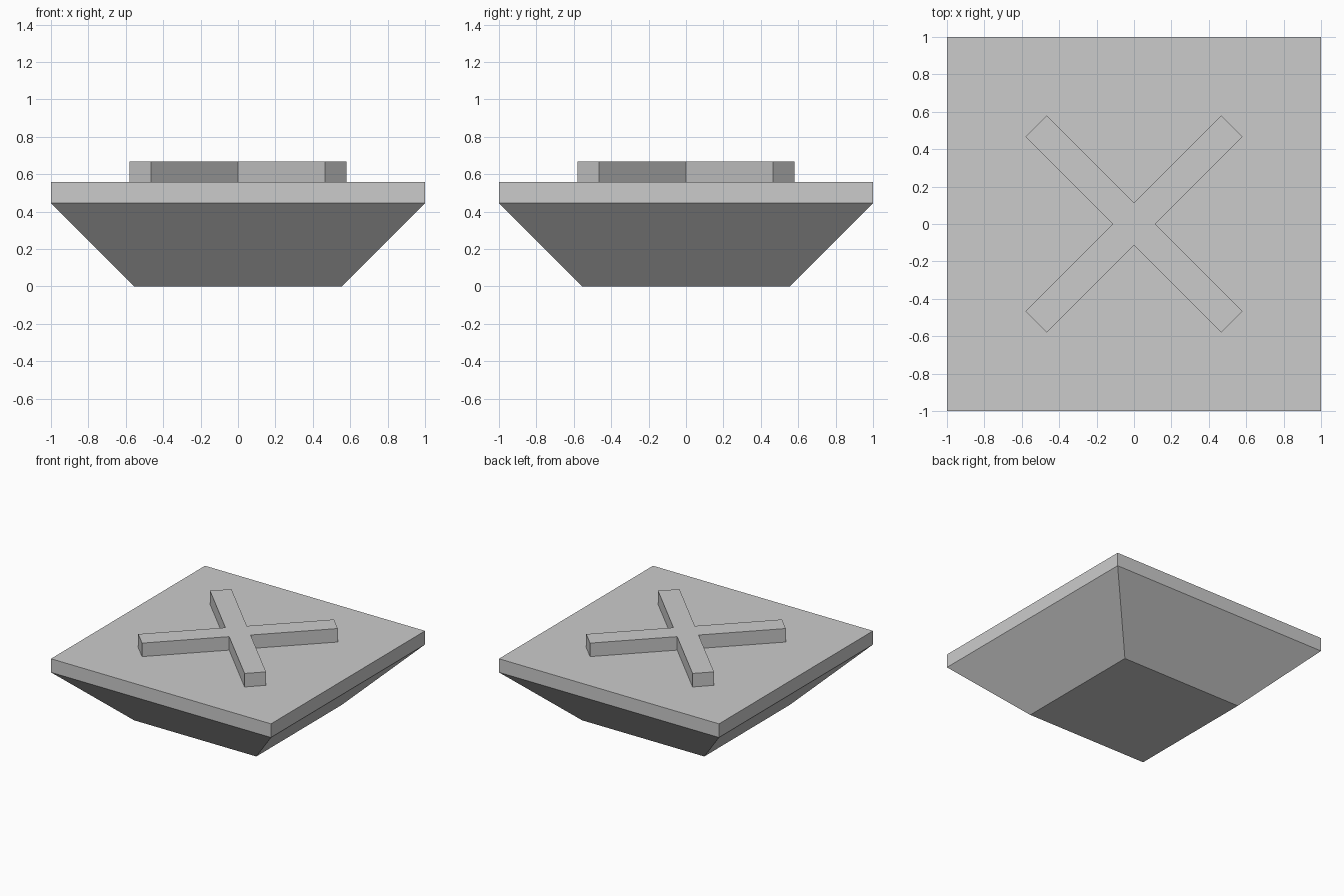
import bpy
import bmesh
import math

cube = bpy.data.objects.get("Cube")
if cube:
    bpy.data.objects.remove(cube, do_unlink=True)

grey = bpy.data.materials.new("plain grey")
grey.use_nodes = True
colour = (0.6, 0.6, 0.6, 1)
grey.diffuse_color = colour
grey.node_tree.nodes["Principled BSDF"].inputs["Base Color"].default_value = colour


def prism(name, outline, z0, z1, bottom_scale=1.0):
    """Raise a flat outline into a solid, optionally narrowed at its base."""
    bm = bmesh.new()
    low = [bm.verts.new((x * bottom_scale, y * bottom_scale, z0)) for x, y in outline]
    high = [bm.verts.new((x, y, z1)) for x, y in outline]
    bm.faces.new(low[::-1])
    bm.faces.new(high)
    for i in range(len(outline)):
        j = (i + 1) % len(outline)
        bm.faces.new((low[i], low[j], high[j], high[i]))
    mesh = bpy.data.meshes.new(name)
    bm.to_mesh(mesh)
    bm.free()
    mesh.materials.append(grey)
    obj = bpy.data.objects.new(name, mesh)
    bpy.context.collection.objects.link(obj)
    return obj


base_top, slab_top, cross_top = 0.445, 0.557, 0.668
square = [(-1, -1), (1, -1), (1, 1), (-1, 1)]

# Tapered underside and the flat slab on it
prism("tapered_base", square, 0, base_top, bottom_scale=0.555)
prism("top_slab", square, base_top, slab_top)

# Diagonal raised cross: one arm's three corners turned four times
half_width, reach = 0.081, 0.74
arm = [(reach, -half_width), (reach, half_width), (half_width, half_width)]
cross = []
for k in range(4):
    a = math.pi / 4 + k * math.pi / 2
    c, s = math.cos(a), math.sin(a)
    cross += [(x * c - y * s, x * s + y * c) for x, y in arm]
prism("raised_cross", cross, slab_top, cross_top)
